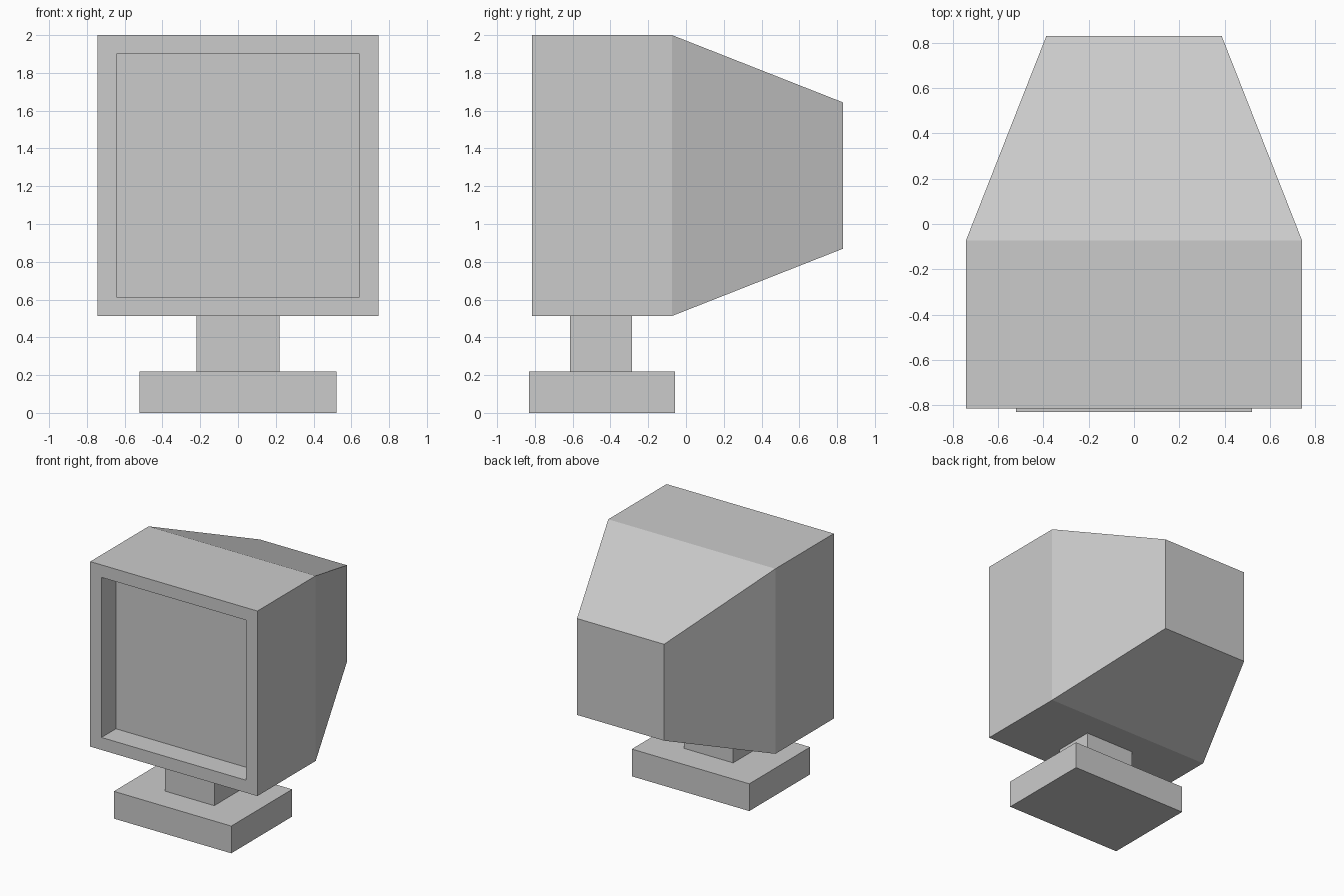
import bpy, bmesh
from mathutils import Vector

if "Cube" in bpy.data.objects:
    bpy.data.objects.remove(bpy.data.objects["Cube"])


def new_box(lo, hi):
    """bmesh box spanning two opposite corners"""
    lo, hi = Vector(lo), Vector(hi)
    bm = bmesh.new()
    bmesh.ops.create_cube(bm, size=1)
    bmesh.ops.scale(bm, vec=hi - lo, verts=bm.verts)
    bmesh.ops.translate(bm, vec=(lo + hi) / 2, verts=bm.verts)
    return bm


def finish(bm, name):
    bmesh.ops.recalc_face_normals(bm, faces=bm.faces)
    mesh = bpy.data.meshes.new(name)
    bm.to_mesh(mesh)
    bm.free()
    bpy.context.collection.objects.link(bpy.data.objects.new(name, mesh))


def face_along(bm, sign):
    bm.normal_update()
    return max(bm.faces, key=lambda f: f.normal.y * sign)


# Foot plate and neck
finish(new_box((-0.522, -0.831, 0), (0.522, -0.058, 0.219)), "base")
finish(new_box((-0.219, -0.614, 0.219), (0.219, -0.286, 0.513)), "neck")

# Monitor housing: square front section
bm = new_box((-0.743, -0.815, 0.513), (0.743, -0.074, 2.0))

# Tapered rear: extrude the back face and shrink it about its centre
rear = bmesh.ops.extrude_discrete_faces(bm, faces=[face_along(bm, 1)])["faces"][0]
centre = rear.calc_center_median()
for v in rear.verts:
    v.co = centre + (v.co - centre) * 0.521
    v.co.y = 0.831

# Recessed screen: inset the front face and push it inwards
front = face_along(bm, -1)
bmesh.ops.inset_region(bm, faces=[front], thickness=0.142)
screen = bmesh.ops.extrude_discrete_faces(bm, faces=[front])["faces"][0]
bmesh.ops.translate(bm, vec=(0, 0.183, 0), verts=screen.verts)
finish(bm, "monitor_housing")
